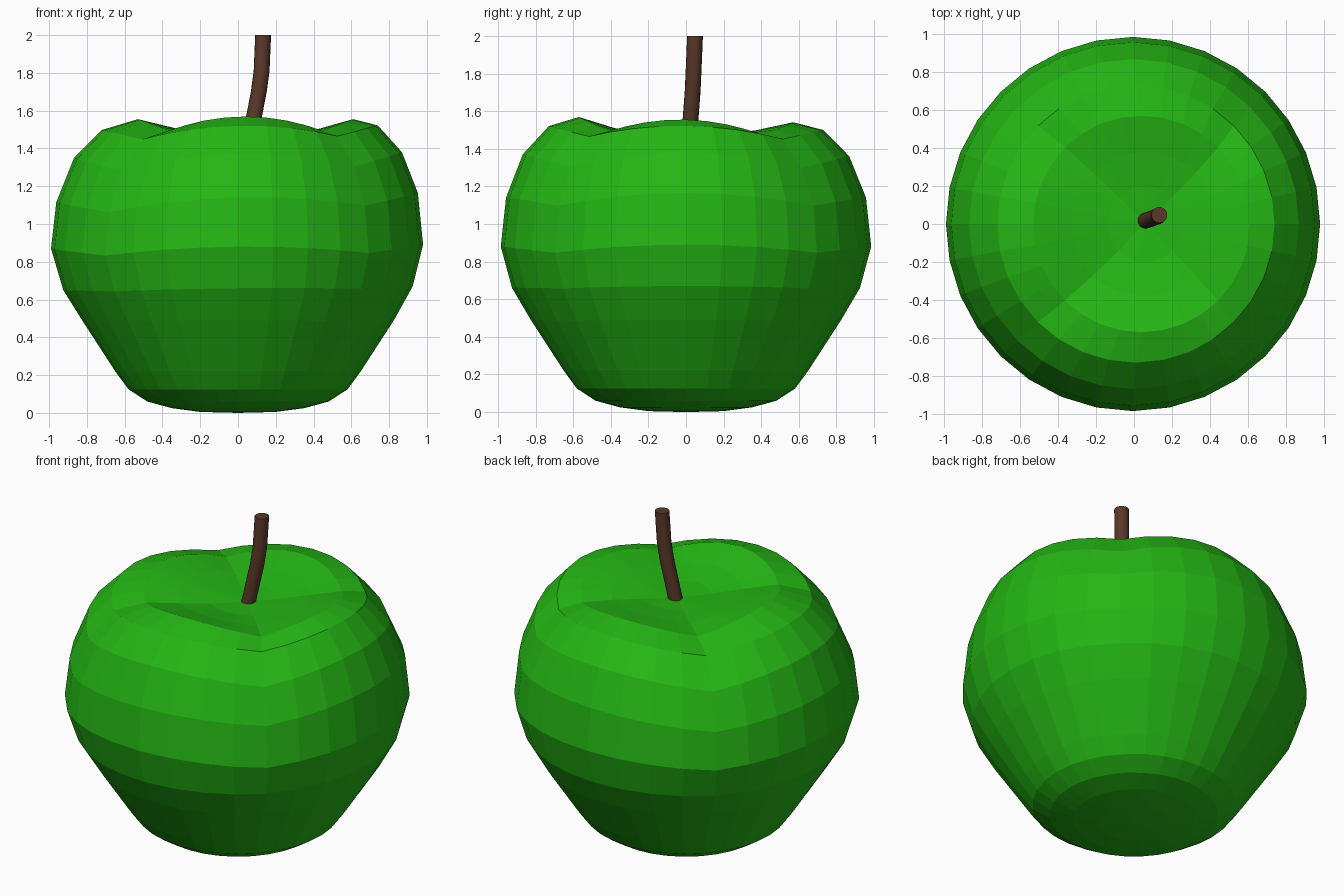
import bpy, bmesh
from math import sin, cos, pi
from mathutils import Vector

if "Cube" in bpy.data.objects:
    bpy.data.objects.remove(bpy.data.objects["Cube"])


def material(name, rgb):
    m = bpy.data.materials.new(name)
    m.diffuse_color = (*rgb, 1)
    m.use_nodes = True
    m.node_tree.nodes["Principled BSDF"].inputs["Base Color"].default_value = m.diffuse_color
    return m


def skin(name, rings, mat, bottom=None, top=None):
    """Bridge stacked rings of points; close the ends with a fan or an n-gon."""
    bm = bmesh.new()
    loops = [[bm.verts.new(p) for p in ring] for ring in rings]
    n = len(loops[0])
    for a, b in zip(loops, loops[1:]):
        for i in range(n):
            j = (i + 1) % n
            bm.faces.new((a[i], a[j], b[j], b[i]))
    for loop, tip in ((loops[0][::-1], bottom), (loops[-1], top)):
        if tip is None:
            bm.faces.new(loop)
        else:
            c = bm.verts.new(tip)
            for i in range(n):
                bm.faces.new((loop[i], loop[(i + 1) % n], c))
    bmesh.ops.recalc_face_normals(bm, faces=bm.faces)
    me = bpy.data.meshes.new(name)
    bm.to_mesh(me)
    bm.free()
    me.materials.append(mat)
    ob = bpy.data.objects.new(name, me)
    bpy.context.collection.objects.link(ob)
    return ob


# Fruit rings: radius, centre x, height on the axes, height on the diagonals, tilt x, tilt y
PROFILE = [
    (0.20, 0.00, 0.005, 0.005, 0, 0),
    (0.35, 0.00, 0.025, 0.025, 0, 0),
    (0.48, 0.00, 0.06, 0.06, 0, 0),
    (0.58, 0.00, 0.125, 0.125, 0, 0),
    (0.65, 0.00, 0.22, 0.22, 0, 0),
    (0.825, 0.00, 0.49, 0.485, 0, 0),
    (0.925, 0.00, 0.66, 0.65, 0.01, 0),
    (0.985, -0.005, 0.88, 0.84, 0.01, 0),
    (0.957, -0.005, 1.14, 1.08, 0.025, 0),
    (0.868, 0.00, 1.365, 1.29, 0.015, -0.005),
    (0.730, 0.01, 1.51, 1.45, 0.012, -0.01),
    (0.570, 0.04, 1.555, 1.485, 0, -0.014),
    (0.380, 0.055, 1.505, 1.475, 0, -0.005),
    (0.200, 0.06, 1.47, 1.462, 0, 0),
]
SIDES = 32


def fruit_ring(r, cx, z_axis, z_diag, tx, ty):
    pts = []
    for i in range(SIDES):
        a = 2 * pi * i / SIDES
        z = z_diag + (z_axis - z_diag) * abs(cos(2 * a)) + tx * cos(a) + ty * sin(a)
        pts.append((cx + r * cos(a), r * sin(a), z))
    return pts


skin("apple_body", [fruit_ring(*p) for p in PROFILE],
     material("green_skin", (0.018, 0.47, 0.007)),
     bottom=(0, 0, 0), top=(0.06, 0.01, 1.455))

# Stem: tube of level rings along a gently bent path
PATH = [(0.05, 0.015, 1.40), (0.085, 0.025, 1.57), (0.11, 0.035, 1.70),
        (0.125, 0.04, 1.81), (0.133, 0.048, 2.0)]
R, N = 0.042, 16
stem_rings = [[Vector(p) + Vector((R * cos(2 * pi * i / N), R * sin(2 * pi * i / N), 0))
               for i in range(N)] for p in PATH]
stem = skin("stem", stem_rings, material("brown_bark", (0.10, 0.04, 0.022)))
bpy.context.view_layer.objects.active = stem
stem.select_set(True)
bpy.ops.object.shade_smooth_by_angle(angle=0.6)
